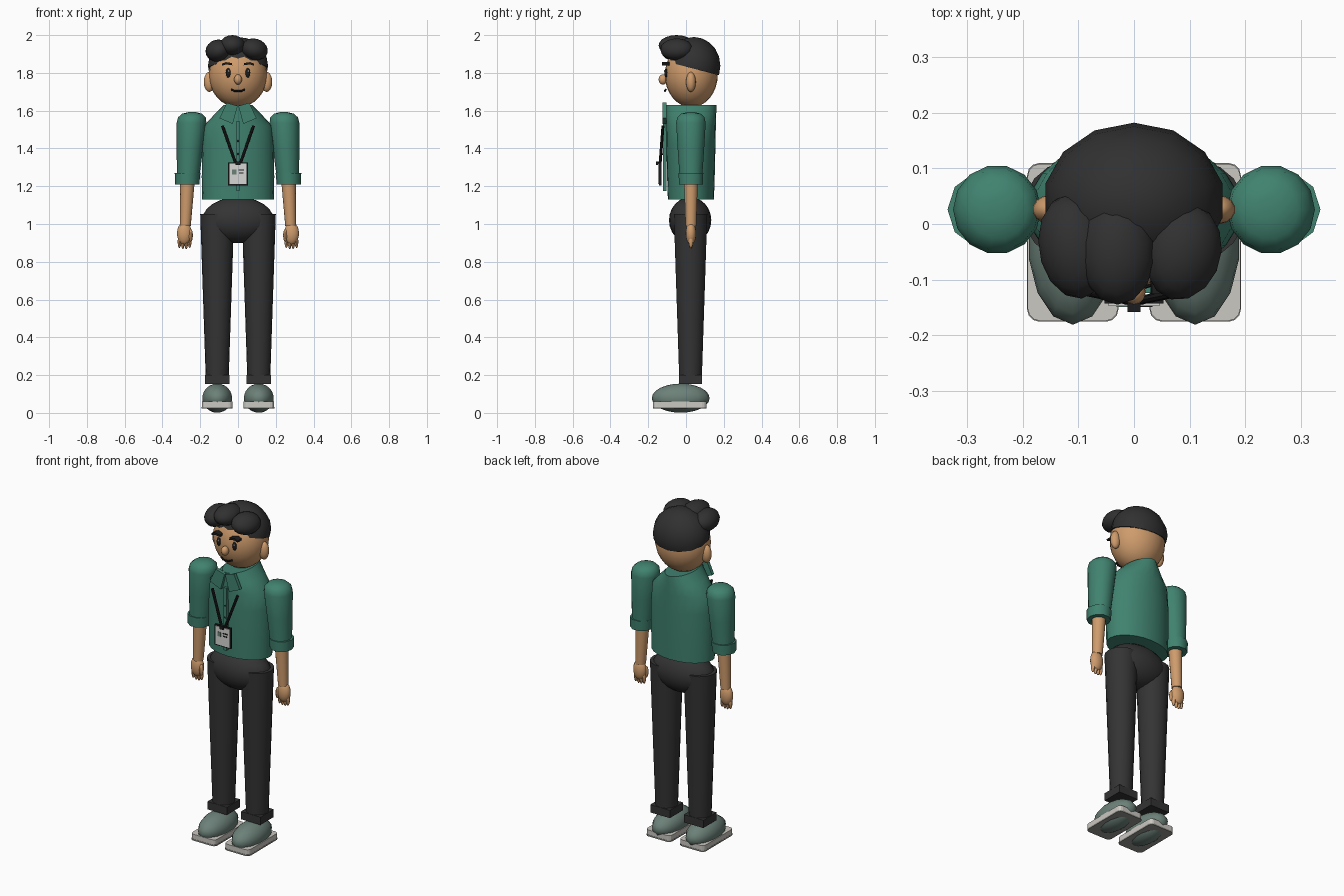
import bpy, bmesh, math
from mathutils import Vector, Matrix

if "Cube" in bpy.data.objects:
    bpy.data.objects.remove(bpy.data.objects["Cube"])


def mat(name, r, g, b):
    m = bpy.data.materials.new(name)
    m.diffuse_color = (r, g, b, 1)
    m.use_nodes = True
    m.node_tree.nodes["Principled BSDF"].inputs["Base Color"].default_value = m.diffuse_color
    return m


SKIN = mat("skin", 0.62, 0.33, 0.15)
GREEN = mat("shirt green", 0.052, 0.225, 0.16)
PANTS = mat("charcoal", 0.034, 0.034, 0.035)
HAIR = mat("hair black", 0.03, 0.03, 0.031)
SHOE = mat("shoe grey green", 0.15, 0.22, 0.19)
SOLE = mat("sole off white", 0.6, 0.58, 0.54)
EDGE = mat("sole edge grey", 0.3, 0.3, 0.28)
BLACK = mat("black", 0.012, 0.012, 0.013)
CARD = mat("card white", 0.68, 0.68, 0.66)


def finish(name, bm, m, smooth=40):
    bmesh.ops.recalc_face_normals(bm, faces=bm.faces)
    me = bpy.data.meshes.new(name)
    bm.to_mesh(me)
    bm.free()
    ob = bpy.data.objects.new(name, me)
    bpy.context.collection.objects.link(ob)
    me.materials.append(m)
    if smooth:
        bpy.ops.object.select_all(action='DESELECT')
        ob.select_set(True)
        bpy.context.view_layer.objects.active = ob
        bpy.ops.object.shade_smooth_by_angle(angle=math.radians(smooth))
    return ob


def ball(name, c, r, m, seg=16, rings=10, rot=Matrix(), cut=None):
    bm = bmesh.new()
    mx = Matrix.Translation(c) @ rot.to_4x4() @ Matrix.Diagonal((*r, 1))
    bmesh.ops.create_uvsphere(bm, u_segments=seg, v_segments=rings, radius=1, matrix=mx)
    if cut:
        res = bmesh.ops.bisect_plane(bm, geom=bm.verts[:] + bm.edges[:] + bm.faces[:],
                                     plane_co=cut[0], plane_no=cut[1], clear_inner=True)
        edges = [e for e in res['geom_cut'] if isinstance(e, bmesh.types.BMEdge)]
        bmesh.ops.contextual_create(bm, geom=edges)
    return finish(name, bm, m, 50)


def loft(name, rings, m, seg=16, smooth=40):
    """Rings are (x, y, z, radius_x, radius_y)."""
    bm = bmesh.new()
    loops = []
    for x, y, z, rx, ry in rings:
        loops.append([bm.verts.new((x + rx * math.cos(t), y + ry * math.sin(t), z))
                      for t in [2 * math.pi * i / seg for i in range(seg)]])
    for a, b in zip(loops, loops[1:]):
        for i in range(seg):
            j = (i + 1) % seg
            bm.faces.new((a[i], a[j], b[j], b[i]))
    bm.faces.new(loops[0])
    bm.faces.new(loops[-1])
    return finish(name, bm, m, smooth)


def box(name, c, size, m, corner=0):
    bm = bmesh.new()
    bmesh.ops.create_cube(bm, size=1, matrix=Matrix.Translation(c) @ Matrix.Diagonal((*size, 1)))
    if corner:
        up = [e for e in bm.edges if abs(e.verts[0].co.z - e.verts[1].co.z) > 1e-4]
        bmesh.ops.bevel(bm, geom=up, offset=corner, segments=3, profile=0.5, affect='EDGES')
    return finish(name, bm, m, 0)


def plate(name, pts, y0, y1, m):
    """Outline in x and z, extruded along y."""
    bm = bmesh.new()
    a = [bm.verts.new((x, y0, z)) for x, z in pts]
    b = [bm.verts.new((x, y1, z)) for x, z in pts]
    bm.faces.new(a)
    bm.faces.new(b)
    for i in range(len(pts)):
        j = (i + 1) % len(pts)
        bm.faces.new((a[i], a[j], b[j], b[i]))
    return finish(name, bm, m, 0)


def tube(name, pts, r, m):
    """Chain of short cylinders through the points."""
    bm = bmesh.new()
    for a, b in zip(pts, pts[1:]):
        a, b = Vector(a), Vector(b)
        mx = Matrix.Translation((a + b) / 2) @ (b - a).to_track_quat('Z', 'Y').to_matrix().to_4x4()
        bmesh.ops.create_cone(bm, cap_ends=True, segments=8, radius1=r, radius2=r,
                              depth=(b - a).length, matrix=mx)
    return finish(name, bm, m)


YC = 0.026  # body centre line in y

# Head and face
ball("head", (0, 0.028, 1.79), (0.155, 0.14, 0.172), SKIN, 24, 16)
ball("nose", (0, -0.122, 1.765), (0.021, 0.023, 0.027), SKIN, 12, 8)
tube("mouth", [(-0.036, -0.106, 1.712), (-0.018, -0.112, 1.704),
               (0.018, -0.112, 1.704), (0.036, -0.106, 1.712)], 0.005, BLACK)

# Hair cap with sloping hairline, and three front tufts
ball("hair_cap", (0, 0.042, 1.838), (0.163, 0.14, 0.152), HAIR, 14, 10,
     cut=((0, 0.03, 1.825), Vector((0, 0.26, 1)).normalized()))
for name, c, r, rz, ry in (("hair_tuft_left", (-0.107, -0.04, 1.918), (0.065, 0.095, 0.058), 8, -18),
                           ("hair_tuft_middle", (-0.03, -0.05, 1.946), (0.068, 0.095, 0.054), 0, 0),
                           ("hair_tuft_right", (0.088, -0.05, 1.925), (0.07, 0.088, 0.056), -14, 18)):
    rot = Matrix.Rotation(math.radians(rz), 3, 'Z') @ Matrix.Rotation(math.radians(ry), 3, 'Y')
    ball(name, c, r, HAIR, 14, 10, rot)

# Shirt body, placket, buttons
loft("shirt", [(0, YC, 1.13, 0.19, 0.122), (0, YC, 1.25, 0.192, 0.126), (0, YC, 1.42, 0.19, 0.13),
               (0, YC, 1.52, 0.18, 0.132), (0, YC, 1.58, 0.125, 0.134), (0, YC, 1.63, 0.075, 0.135)],
     GREEN, 24)
box("placket", (0, -0.112, 1.36), (0.018, 0.02, 0.37), GREEN)
for z in (1.44, 1.37):
    ball("button", (0, -0.122, z), (0.005, 0.003, 0.005), BLACK, 8, 6)

# Hips
ball("hips", (0, 0.022, 1.02), (0.19, 0.112, 0.122), PANTS, 20, 12)

# Badge with clip and printed marks
box("badge_frame", (0, -0.137, 1.265), (0.106, 0.012, 0.122), BLACK)
box("badge_card", (0, -0.144, 1.265), (0.092, 0.006, 0.108), CARD)
box("badge_clip", (0, -0.15, 1.322), (0.024, 0.016, 0.02), BLACK)
box("badge_photo", (-0.02, -0.148, 1.276), (0.022, 0.003, 0.026), SHOE)
for z, w in ((1.286, 0.03), (1.27, 0.024)):
    box("badge_line", (0.018, -0.148, z), (w, 0.003, 0.006), BLACK)

for s, side in ((-1, "left"), (1, "right")):
    # Face details
    ball("ear_" + side, (s * 0.152, 0.026, 1.752), (0.03, 0.026, 0.053), SKIN, 14, 10)
    ball("eye_" + side, (s * 0.052, -0.106, 1.8), (0.013, 0.008, 0.025), BLACK, 12, 8)
    ball("eye_glint_" + side, (s * 0.052 + 0.003, -0.114, 1.809), (0.004, 0.003, 0.006), CARD, 8, 6)
    plate("eyebrow_" + side, [(s * 0.03, 1.84), (s * 0.032, 1.852), (s * 0.065, 1.857),
                              (s * 0.086, 1.848), (s * 0.085, 1.838), (s * 0.062, 1.845)],
          -0.126, -0.088, BLACK)

    # Collar and lanyard
    plate("collar_" + side, [(s * 0.002, 1.625), (s * 0.06, 1.642), (s * 0.098, 1.56), (s * 0.028, 1.53)],
          -0.124, -0.104, GREEN)
    tube("lanyard_" + side, [(s * 0.083, -0.122, 1.52), (s * 0.012, -0.137, 1.32)], 0.008, BLACK)

    # Sleeve with rounded shoulder, rolled cuff, forearm
    loft("sleeve_" + side, [(s * 0.265, YC, 1.23, 0.058, 0.06), (s * 0.255, YC, 1.4, 0.07, 0.072),
                            (s * 0.246, YC, 1.535, 0.079, 0.08), (s * 0.244, YC, 1.565, 0.073, 0.074),
                            (s * 0.243, YC, 1.584, 0.052, 0.053), (s * 0.242, YC, 1.592, 0.02, 0.02)],
         GREEN, 14, 60)
    loft("sleeve_cuff_" + side, [(s * 0.269, YC, 1.21, 0.064, 0.066), (s * 0.267, YC, 1.27, 0.068, 0.069)],
         GREEN, 10)
    loft("forearm_" + side, [(s * 0.279, YC, 0.99, 0.029, 0.029), (s * 0.267, YC, 1.24, 0.039, 0.038)],
         SKIN, 14)

    # Hand, fingers, thumb
    ball("hand_" + side, (s * 0.284, YC, 0.95), (0.04, 0.028, 0.06), SKIN, 14, 10)
    for i in range(4):
        ball("finger_" + side, (s * (0.256 + i * 0.018), YC, 0.907 - (0.006 if i in (1, 2) else 0)),
             (0.0095, 0.012, 0.034), SKIN, 8, 8)
    ball("thumb_" + side, (s * 0.25, YC - 0.012, 0.94), (0.011, 0.013, 0.034), SKIN, 8, 8)

    # Trouser leg and turned-up hem
    loft("leg_" + side, [(s * 0.11, YC - 0.002, 0.16, 0.06, 0.06), (s * 0.11, YC - 0.002, 1.052, 0.09, 0.09)],
         PANTS, 18)
    box("hem_" + side, (s * 0.11, 0.024, 0.177), (0.128, 0.124, 0.046), PANTS)

    # Shoe and sole
    ball("shoe_" + side, (s * 0.11, -0.028, 0.078), (0.081, 0.153, 0.077), SHOE, 14, 12)
    box("sole_" + side, (s * 0.11, -0.033, 0.044), (0.162, 0.282, 0.03), SOLE, 0.022)
    box("sole_edge_" + side, (s * 0.11, -0.033, 0.026), (0.164, 0.285, 0.008), EDGE, 0.022)
